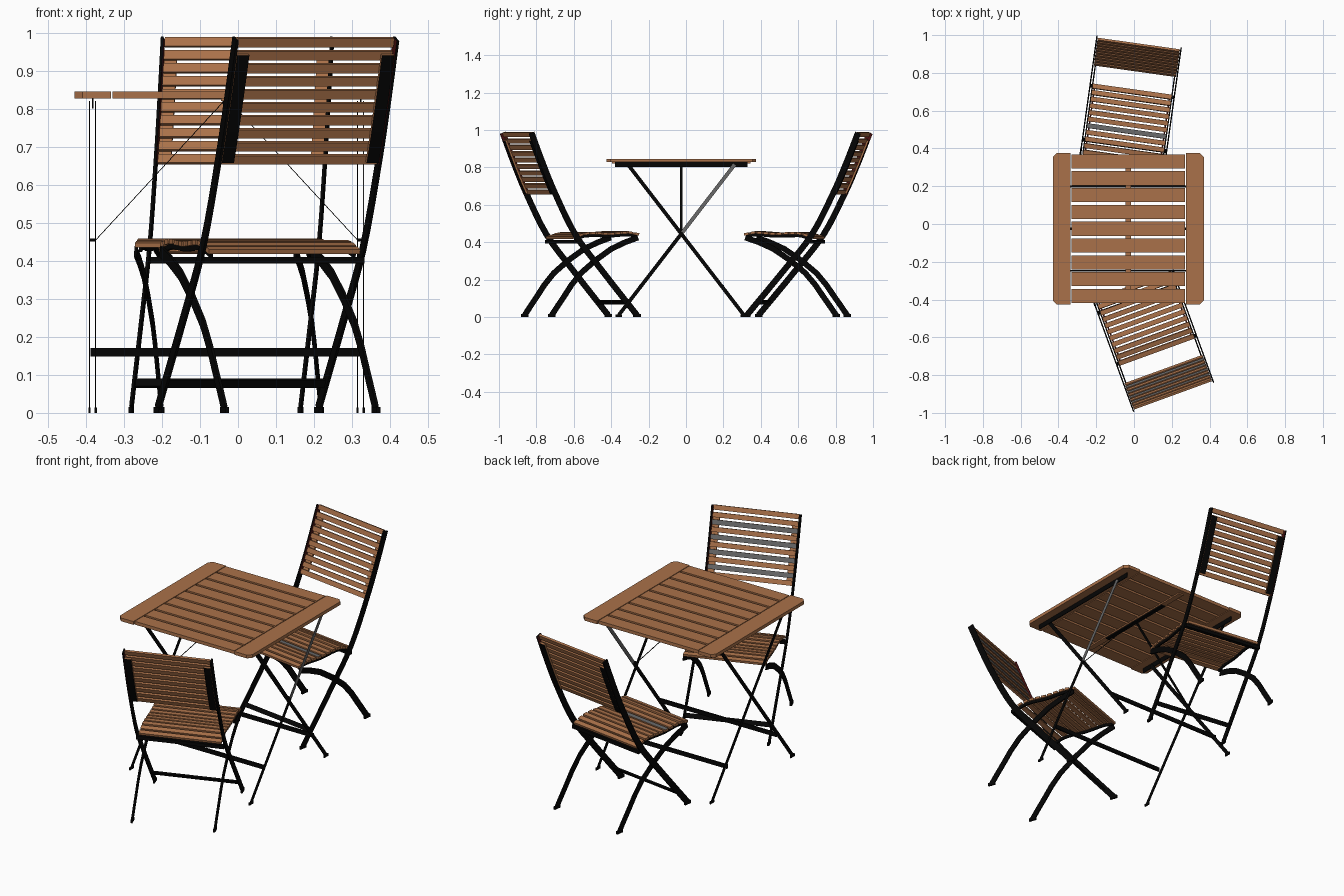
import bpy, bmesh, math
from mathutils import Matrix, Vector

cube = bpy.data.objects.get("Cube")
if cube:
    bpy.data.objects.remove(cube, do_unlink=True)


def material(name, rgb):
    m = bpy.data.materials.new(name)
    m.use_nodes = True
    m.diffuse_color = (*rgb, 1)
    bsdf = m.node_tree.nodes["Principled BSDF"]
    bsdf.inputs["Base Color"].default_value = (*rgb, 1)
    bsdf.inputs["Roughness"].default_value = 0.7
    return m


WOOD = material("warm wood", (0.40, 0.165, 0.067))
BLACK = material("black metal", (0.0015, 0.0015, 0.0015))
MAROON = material("dark red stain", (0.07, 0.006, 0.006))
GREY = material("worn grey", (0.14, 0.14, 0.14))


def box(bm, loc, size, tilt=0.0):
    """Box tilted about the x axis."""
    m = Matrix.Translation(loc) @ Matrix.Rotation(tilt, 4, 'X') @ Matrix.Diagonal((*size, 1))
    return bmesh.ops.create_cube(bm, size=1, matrix=m)["verts"]


def smooth_path(points, steps=4):
    """Catmull-Rom curve through (y, z) points."""
    p = [Vector(q) for q in points]
    p = [2 * p[0] - p[1]] + p + [2 * p[-1] - p[-2]]
    out = []
    for a, b, c, d in zip(p, p[1:], p[2:], p[3:]):
        for i in range(steps):
            t = i / steps
            out.append(0.5 * (2 * b + (c - a) * t + (2 * a - 5 * b + 4 * c - d) * t ** 2
                              + (3 * b - a - 3 * c + d) * t ** 3))
    return out + [p[-2]]


def sample(path, t):
    """Point and slope angle at fraction t of the path length."""
    lengths = [(b - a).length for a, b in zip(path, path[1:])]
    left = t * sum(lengths)
    for a, b, l in zip(path, path[1:], lengths):
        if left <= l + 1e-6:
            d = b - a
            return a + d * (left / l), math.atan2(d.y, d.x)
        left -= l


def flat_bar(bm, x, path, width, thick):
    """Flat bar swept along a path lying in the yz plane."""
    rings = []
    for i, p in enumerate(path):
        d = (path[min(i + 1, len(path) - 1)] - path[max(i - 1, 0)]).normalized()
        n = Vector((-d.y, d.x)) * width / 2
        rings.append([bm.verts.new((x + s * thick / 2, p.x + k * n.x, p.y + k * n.y))
                      for s, k in ((-1, -1), (1, -1), (1, 1), (-1, 1))])
    for a, b in zip(rings, rings[1:]):
        for i in range(4):
            j = (i + 1) % 4
            bm.faces.new((a[i], a[j], b[j], b[i]))
    bm.faces.new(rings[0][::-1])
    bm.faces.new(rings[-1])


def finish(name, bm, mats, place, rule=None):
    bmesh.ops.recalc_face_normals(bm, faces=bm.faces)
    bm.faces.index_update()
    if rule:
        for f in bm.faces:
            f.material_index = int(rule(f, f.calc_center_median()))
    me = bpy.data.meshes.new(name)
    bm.to_mesh(me)
    bm.free()
    for m in mats:
        me.materials.append(m)
    ob = bpy.data.objects.new(name, me)
    ob.matrix_world = place
    bpy.context.collection.objects.link(ob)


def worn_slats(axis, chosen):
    """Worn show face on the chosen slats (six faces per slat)."""
    return lambda f, c: f.index // 6 in chosen and f.normal[axis] > 0.7


# Chair side curves as (forward, height)
POST = smooth_path([(0.0, 0.985), (0.065, 0.82), (0.135, 0.66), (0.25, 0.44), (0.40, 0.25), (0.60, 0.01)])
LEG = smooth_path([(0.61, 0.425), (0.46, 0.365), (0.286, 0.235), (0.19, 0.11), (0.12, 0.01)], 2)
SEAT = smooth_path([(0.253, 0.428), (0.33, 0.448), (0.45, 0.445), (0.55, 0.452), (0.605, 0.444)])
BACK = [p for p in POST if 0.655 < p.y < 0.96]


def chair(prefix, place, grey_back, grey_seat):
    # Curved back posts, crossing seat legs and their feet
    posts, legs, feet, rails, battens = (bmesh.new() for _ in range(5))
    for s in (-1, 1):
        flat_bar(posts, s * 0.225, POST, 0.032, 0.007)
        flat_bar(legs, s * 0.212, LEG, 0.03, 0.007)
        flat_bar(rails, s * 0.2, [p - Vector((0, 0.013)) for p in SEAT], 0.014, 0.008)
        flat_bar(battens, s * 0.203, [p - Vector((0.011, 0)) for p in BACK], 0.010, 0.034)
        for x, path in ((0.225, POST), (0.212, LEG)):
            box(feet, (s * x, path[-1].x, 0.008), (0.01, 0.04, 0.016))
    # Stained inside the posts beside the backrest and on top of the seat rails
    finish(prefix + "_back_posts", posts, [BLACK, MAROON], place,
           lambda f, c: c.z > 0.655 and f.normal.x * c.x < -0.1)
    finish(prefix + "_seat_legs", legs, [BLACK], place)
    finish(prefix + "_feet", feet, [BLACK], place)
    finish(prefix + "_seat_rails", rails, [BLACK, MAROON], place, lambda f, c: f.normal.z > 0.7)
    finish(prefix + "_back_battens", battens, [WOOD, BLACK], place,
           lambda f, c: f.normal.y < -0.5)

    # Cross bars between the posts
    bars = bmesh.new()
    box(bars, (0, 0.54, 0.078), (0.45, 0.008, 0.024), 0.6)
    box(bars, (0, 0.252, 0.402), (0.45, 0.02, 0.018))
    finish(prefix + "_cross_bars", bars, [BLACK], place)

    # Backrest slats
    slats = bmesh.new()
    for i in range(10):
        z = 0.976 - i * 0.0342
        a, b = next((a, b) for a, b in zip(POST, POST[1:]) if b.y <= z <= a.y)
        p = a.lerp(b, (a.y - z) / (a.y - b.y))
        tilt = math.atan2(b.x - a.x, a.y - b.y)
        box(slats, (0, p.x + 0.002, z), (0.438, 0.012, 0.025), tilt)
    finish(prefix + "_back_slats", slats, [WOOD, GREY], place, worn_slats(1, grey_back))

    # Seat slats following the dished seat curve
    seat = bmesh.new()
    for i in range(11):
        p, a = sample(SEAT, i / 10)
        box(seat, (0, p.x, p.y), (0.424, 0.025, 0.013), a)
    finish(prefix + "_seat_slats", seat, [WOOD, GREY], place, worn_slats(2, grey_seat))


def table(place):
    # Top: two end boards with clipped corners and nine slats between
    boards = bmesh.new()
    for s in (-1, 1):
        verts = box(boards, (s * 0.3525, 0, 0.837), (0.095, 0.80, 0.018))
        edges = [e for e in boards.edges if all(v in verts for v in e.verts)
                 and abs(e.verts[0].co.z - e.verts[1].co.z) > 0.01
                 and e.verts[0].co.x * s > 0.39]
        bmesh.ops.bevel(boards, geom=edges, offset=0.02, segments=1, affect='EDGES')
    finish("table_end_boards", boards, [WOOD], place)
    slats = bmesh.new()
    for i in range(9):
        box(slats, (0, (i - 4) * 0.089, 0.837), (0.602, 0.075, 0.018))
    box(slats, (0, 0, 0.825), (0.03, 0.74, 0.008))
    finish("table_slats", slats, [WOOD], place)

    # Rails under the top and the crossing legs, one with a worn upper half
    rails, legs, feet, bars = (bmesh.new() for _ in range(4))
    box(rails, (0, 0, 0.818), (0.022, 0.45, 0.008))
    for s in (-1, 1):
        box(rails, (s * 0.353, 0, 0.815), (0.004, 0.71, 0.026))
        for x, d in ((0.345, 1), (0.361, -1)):
            top, foot = Vector((-d * 0.285, 0.815)), Vector((d * 0.335, 0.01))
            flat_bar(legs, s * x, [top, top.lerp(foot, 0.45), foot], 0.02, 0.003)
            box(feet, (s * x, d * 0.335, 0.007), (0.006, 0.035, 0.014))
        box(legs, (s * 0.353, 0, 0.455), (0.018, 0.008, 0.008))
        box(bars, (s * -0.006, s * 0.223, 0.16), (0.705, 0.009, 0.022))
    finish("table_rails", rails, [BLACK], place)
    finish("table_legs", legs, [BLACK, GREY], place,
           lambda f, c: c.x > 0 and c.y > 0.02 and c.z > 0.47)
    finish("table_feet", feet, [BLACK], place)
    finish("table_cross_bars", bars, [BLACK], place)

    # Thin braces from the leg pivots up to the middle of the top
    braces = bmesh.new()
    for s in (-1, 1):
        flat_bar(braces, 0, [Vector((s * 0.345, 0.455)), Vector((s * 0.01, 0.818))], 0.002, 0.015)
    finish("table_braces", braces, [BLACK], place @ Matrix.Rotation(math.pi / 2, 4, 'Z'))


def placement(x, y, degrees):
    return Matrix.Translation((x, y, 0)) @ Matrix.Rotation(math.radians(degrees), 4, 'Z')


table(placement(-0.03, -0.025, 0))
chair("front_chair", placement(0.205, -0.903, 20), (2, 4, 6, 8), ())
chair("rear_chair", placement(0.025, 0.951, 172), (), (6,))
